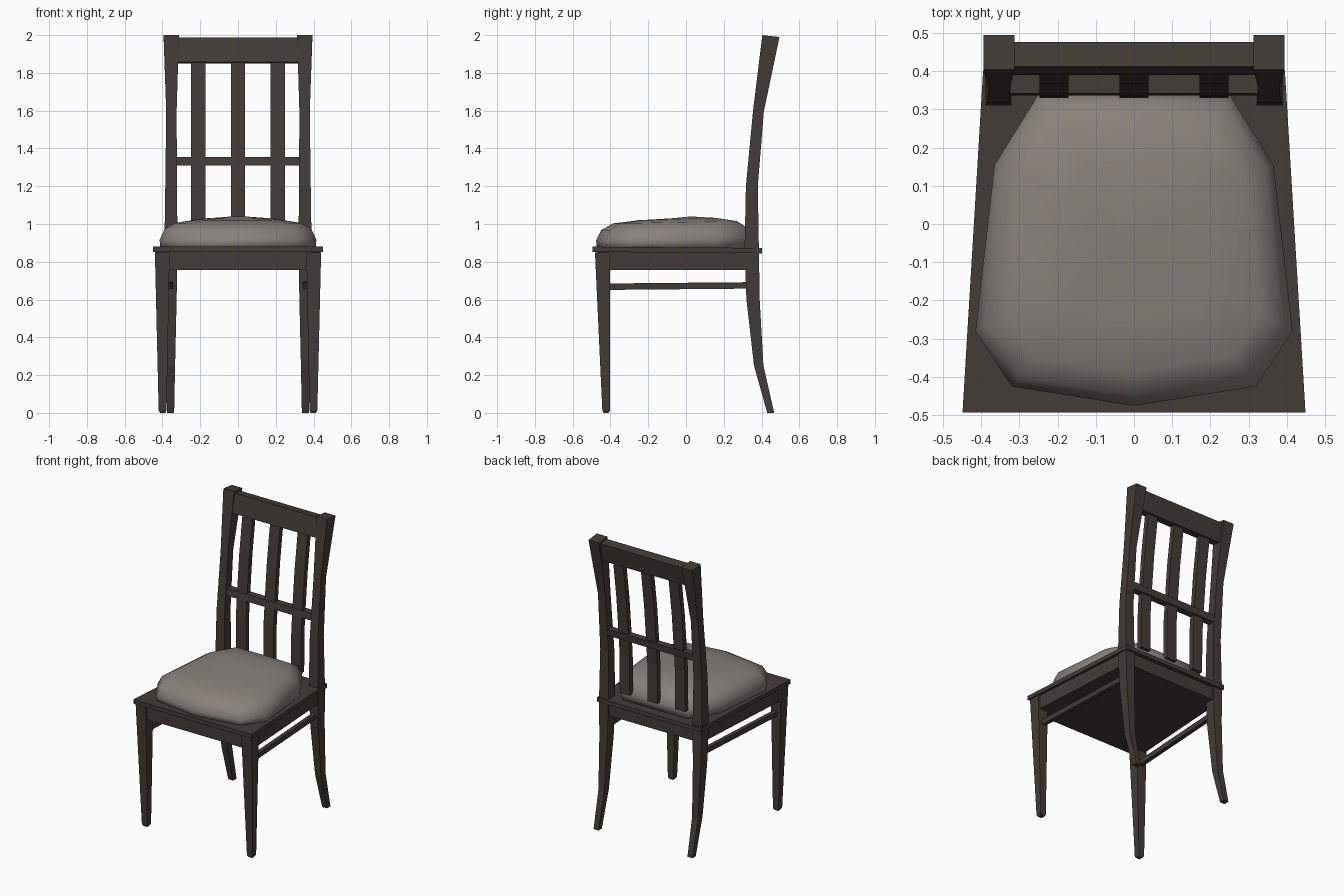
import bpy, bmesh

if "Cube" in bpy.data.objects:
    bpy.data.objects.remove(bpy.data.objects["Cube"])


def material(name, rgb):
    m = bpy.data.materials.new(name)
    m.diffuse_color = (*rgb, 1)
    m.use_nodes = True
    m.node_tree.nodes["Principled BSDF"].inputs["Base Color"].default_value = m.diffuse_color
    return m


WOOD = material("dark_wood", (0.056, 0.045, 0.038))
FABRIC = material("grey_fabric", (0.25, 0.22, 0.20))


def loft(name, rings, mat=WOOD, mirror=False):
    """Skin a stack of closed rings (lists of xyz, bottom to top) and cap the ends."""
    bm = bmesh.new()
    vr = [[bm.verts.new(p) for p in r] for r in rings]
    n = len(rings[0])
    for a, b in zip(vr, vr[1:]):
        for i in range(n):
            j = (i + 1) % n
            bm.faces.new((a[i], a[j], b[j], b[i]))
    bm.faces.new(vr[0][::-1])
    bm.faces.new(vr[-1])
    bmesh.ops.recalc_face_normals(bm, faces=bm.faces)
    me = bpy.data.meshes.new(name)
    bm.to_mesh(me)
    bm.free()
    me.materials.append(mat)
    ob = bpy.data.objects.new(name, me)
    bpy.context.collection.objects.link(ob)
    if mirror:
        ob.modifiers.new("Mirror", 'MIRROR').use_mirror_merge = False
    return ob


def rect(x0, x1, y0, y1, z, zb=None):
    """Rectangular section; zb tilts its back edge."""
    zb = z if zb is None else zb
    return [(x0, y0, z), (x1, y0, z), (x1, y1, zb), (x0, y1, zb)]


def trapezoid(xf, xb, yf, yb, z, zb):
    return [(-xf, yf, z), (xf, yf, z), (xb, yb, zb), (-xb, yb, zb)]


# Tapered front legs with small feet
loft("front_leg", [rect(.385, .412, -.436, -.41, 0),
                   rect(.378, .42, -.443, -.403, .012),
                   rect(.362, .44, -.482, -.402, .85)], mirror=True)

# Rear legs and back posts in one curved piece
loft("back_post", [rect(.338, .375, .43, .467, 0),
                   rect(.333, .378, .36, .41, .25),
                   rect(.325, .385, .32, .39, .60),
                   rect(.32, .39, .31, .386, .86),
                   rect(.323, .385, .317, .38, 1.2),
                   rect(.325, .38, .355, .412, 1.6, 1.595),
                   rect(.313, .394, .404, .495, 2.0, 1.99)], mirror=True)

# Seat board and apron below it
loft("seat_board", [trapezoid(.449, .395, -.494, .402, .852, .845),
                    trapezoid(.449, .395, -.494, .402, .88, .873)])
loft("apron", [trapezoid(.43, .378, -.47, .375, .757, .757),
               trapezoid(.43, .378, -.47, .375, .855, .85)])

# Side stretchers
loft("side_stretcher", [[(x, y, z) for x, z in ((xc - .014, zc - .017), (xc + .014, zc - .017),
                                                (xc + .014, zc + .017), (xc - .014, zc + .017))]
                        for xc, y, zc in ((.395, -.42, .668), (.357, .34, .675))], mirror=True)

# Curved back slats
for i, x in enumerate((-.21, 0, .21)):
    loft(f"back_slat_{i + 1}", [rect(x - .038, x + .038, y, y + .034, z) for y, z in
                                ((.33, .93), (.332, 1.2), (.345, 1.36), (.367, 1.6), (.405, 1.88))])

# Cross bar and top rail
loft("cross_bar", [rect(-.325, .325, .336, .385, 1.31), rect(-.325, .325, .342, .39, 1.356)])
loft("top_rail", [rect(-.325, .325, .39, .45, 1.857, 1.85),
                  rect(-.325, .325, .412, .476, 1.987, 1.978)])

# Padded cushion: faceted outline scaled through a rounded profile
half = [(.32, -.425), (.415, -.28), (.39, -.06), (.365, .155), (.25, .34)]
outline = [(0, -.476)] + half + [(0, .345)] + [(-x, y) for x, y in half[::-1]]
profile = [(.99, .87), (1, .92), (.94, .975), (.80, 1.01), (.5, 1.027), (.15, 1.035)]
cushion = loft("cushion", [[(x * s, -.03 + (y + .03) * s,
                             z + .015 * y * (z > .9)) for x, y in outline]
                           for s, z in profile], FABRIC)
for p in cushion.data.polygons:
    p.use_smooth = True
